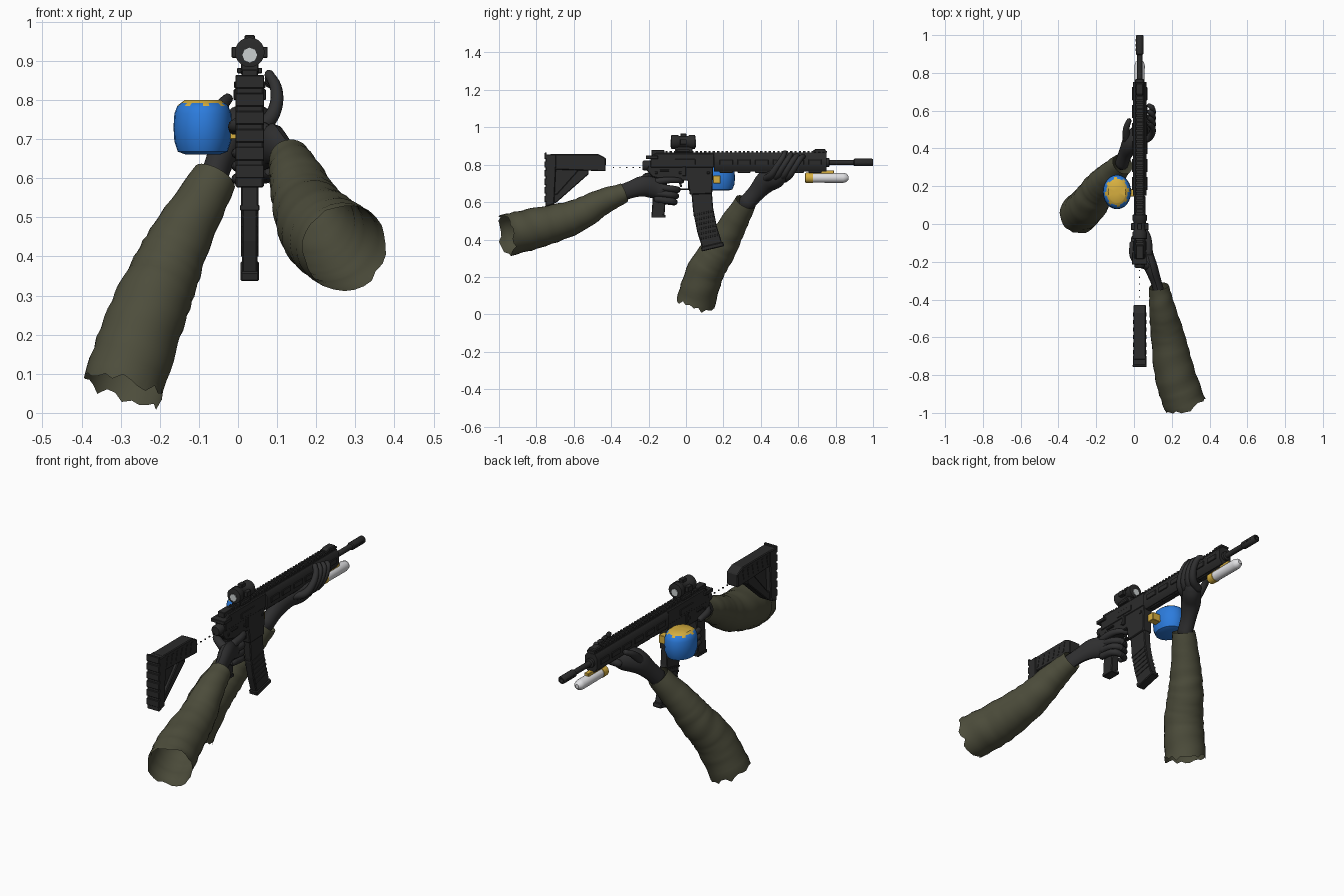
import bpy, bmesh, math, random
from mathutils import Vector

random.seed(4)
if "Cube" in bpy.data.objects:
    bpy.data.objects.remove(bpy.data.objects["Cube"])
CX = 0.03  # centre plane of the rifle


def material(name, rgb):
    m = bpy.data.materials.new(name)
    m.use_nodes = True
    m.diffuse_color = (*rgb, 1)
    m.node_tree.nodes["Principled BSDF"].inputs["Base Color"].default_value = (*rgb, 1)
    return m


METAL = material("gunmetal", (.024, .024, .024))
GLOVE = material("glove black", (.03, .03, .031))
CLOTH = material("olive cloth", (.075, .075, .045))
BLUE = material("blue", (.025, .2, .72))
GOLD = material("gold", (.68, .43, .05))
WHITE = material("white", (.75, .75, .77))
GLASS = material("pale glass", (.6, .63, .63))


def finish(name, bm, mats, smooth=True, bevel=0):
    bmesh.ops.recalc_face_normals(bm, faces=bm.faces)
    me = bpy.data.meshes.new(name)
    bm.to_mesh(me)
    bm.free()
    ob = bpy.data.objects.new(name, me)
    bpy.context.collection.objects.link(ob)
    for m in mats:
        me.materials.append(m)
    if bevel:
        mod = ob.modifiers.new("bevel", 'BEVEL')
        mod.width, mod.segments = bevel, 1
    if smooth:
        bpy.ops.object.select_all(action='DESELECT')
        ob.select_set(True)
        bpy.context.view_layer.objects.active = ob
        bpy.ops.object.shade_smooth_by_angle(angle=math.radians(40))
    return ob


def slab(name, pts, half, mat=METAL, x=CX, bevel=.004):
    """Side outline in (y, z), extruded across x."""
    bm = bmesh.new()
    f = bm.faces.new([bm.verts.new((x - half, y, z)) for y, z in pts])
    new = bmesh.ops.extrude_face_region(bm, geom=[f])["geom"]
    bmesh.ops.translate(bm, vec=(2 * half, 0, 0),
                        verts=[v for v in new if isinstance(v, bmesh.types.BMVert)])
    return finish(name, bm, [mat], False, bevel)


def box(name, y0, y1, z0, z1, half, mat=METAL, x=CX, bevel=.002):
    return slab(name, [(y0, z0), (y1, z0), (y1, z1), (y0, z1)], half, mat, x, bevel)


def rings(name, loops, mats, caps=True):
    """Skin a list of point rings."""
    bm = bmesh.new()
    vs = [[bm.verts.new(p) for p in loop] for loop in loops]
    n = len(vs[0])
    for a, b in zip(vs, vs[1:]):
        for i in range(n):
            bm.faces.new((a[i], a[(i + 1) % n], b[(i + 1) % n], b[i]))
    if caps:
        bm.faces.new(vs[0])
        bm.faces.new(vs[-1])
    return finish(name, bm, mats)


def lathe_y(name, prof, z, mat=METAL, x=CX, n=16):
    """Turned part along y from (y, radius) pairs."""
    return rings(name, [[(x + r * math.cos(k * math.tau / n), y, z + r * math.sin(k * math.tau / n))
                         for k in range(n)] for y, r in prof], [mat])


def limb(name, path, mat, n=12, steps=4, flat=1, folds=0, caps=True):
    """Smooth tapered tube through (x, y, z, radius) points."""
    P = [Vector(p) for p in path]
    P = [2 * P[0] - P[1]] + P + [2 * P[-1] - P[-2]]
    line = []
    for i in range(1, len(P) - 2):
        a, b, c, d = P[i - 1:i + 3]
        for s in range(steps):
            t = s / steps
            line.append(.5 * (2 * b + (c - a) * t + (2 * a - 5 * b + 4 * c - d) * t * t
                              + (3 * b - a - 3 * c + d) * t ** 3))
    line.append(P[-2])
    loops = []
    for i, p in enumerate(line):
        d = (line[min(i + 1, len(line) - 1)] - line[max(i - 1, 0)]).xyz.normalized()
        u = (Vector((1, 0, 0)) - d * d.x).normalized()
        v = d.cross(u)
        loop = []
        for k in range(n):
            a = k * math.tau / n
            r = p.w * (1 + folds * math.sin(i * 1.9 + 2 * math.sin(a + i * .4)))
            q = p.xyz + u * (r * flat * math.cos(a)) + v * (r * math.sin(a))
            if folds and i == len(line) - 1:
                q += d * random.uniform(-.018, .012)
            loop.append(q)
        loops.append(loop)
    if caps:  # rounded ends
        for end, nxt in ((0, 1), (-1, -2)):
            c = line[end].xyz
            out = (c - line[nxt].xyz).normalized() * line[end].w * .6
            tip = [c + (q - c) * .5 + out for q in loops[end]]
            loops.insert(0 if end == 0 else len(loops), tip)
    return rings(name, loops, [mat], caps)


# Sleeves, open at both ends
limb("right_sleeve", [(.132, -.33, .65, .052), (.15, -.45, .60, .07), (.18, -.6, .52, .09),
                      (.218, -.8, .462, .108), (.272, -.965, .422, .112)],
     CLOTH, 28, 7, folds=.022, caps=False)
limb("left_sleeve", [(-.06, .32, .60, .058), (-.145, .235, .45, .078), (-.19, .18, .35, .09),
                     (-.24, .105, .23, .1), (-.297, .05, .06, .104)],
     CLOTH, 28, 7, folds=.022, caps=False)

# Right hand on the grip
limb("right_palm", [(.135, -.37, .64, .045), (.115, -.3, .665, .045), (.09, -.23, .685, .055),
                    (.07, -.17, .675, .055), (.068, -.13, .66, .045)], GLOVE, flat=.65)
for i in range(3):
    z = .672 - i * .033
    limb(f"right_finger_{i + 1}", [(.078, -.16, z + .01, .019), (.075, -.08, z, .018),
                                   (.04, -.045 - i * .008, z - .006, .017),
                                   (0, -.075, z - .008, .015), (.0, -.11, z - .006, .013)], GLOVE, 10)
limb("right_index_finger", [(.078, -.16, .71, .02), (.077, -.09, .718, .018),
                            (.06, -.04, .716, .015), (.03, -.02, .712, .012)], GLOVE, 10)
limb("right_thumb", [(.08, -.22, .71, .025), (.035, -.21, .735, .022),
                     (-.005, -.17, .735, .018), (-.01, -.1, .725, .014)], GLOVE, 10)

# Left hand under the handguard
limb("left_palm", [(-.065, .32, .59, .045), (-.045, .375, .65, .046), (-.015, .43, .71, .06),
                   (.025, .48, .735, .06), (.055, .51, .75, .045)], GLOVE, flat=.8)
for i in range(4):
    y = .44 + i * .033
    limb(f"left_finger_{i + 1}", [(.02, y - .01, .725, .021), (.075, y + .015, .745, .02),
                                  (.098, y + .045, .79, .017), (.096, y + .075, .835, .015),
                                  (.078, y + .09, .868 - i * .008, .012)], GLOVE, 10)
limb("left_thumb", [(-.03, .42, .70, .026), (-.04, .46, .745, .021), (-.04, .51, .785, .017),
                    (-.025, .55, .805, .013)], GLOVE, 10)

# Receiver
slab("upper_receiver", [(-.19, .785), (.15, .785), (.15, .862), (-.16, .862), (-.19, .845)], .03)
slab("lower_receiver", [(-.21, .77), (-.18, .735), (-.1, .715), (.01, .715), (.02, .64),
                        (.14, .645), (.146, .79), (-.2, .80)], .027)
lathe_y("rear_socket", [(-.232, .022), (-.225, .027), (-.19, .027)], .795)
box("charging_handle", -.215, -.15, .83, .848, .04)
box("rear_sight", -.185, -.115, .85, .878, .02)
box("ejection_port", -.06, .05, .80, .83, .033)
box("selector", -.14, -.09, .765, .775, .035)
box("bolt_release", -.02, .0, .74, .79, .034)
for i, y in enumerate((-.16, -.03, .12)):
    box(f"pin_{i + 1}", y - .007, y + .007, .75, .764, .031)
slab("grip", [(-.17, .73), (-.10, .73), (-.115, .53), (-.185, .52)], .022)
box("grip_base", -.185, -.11, .517, .532, .025)
for i, (a, b, c, d) in enumerate(((-.1, .02, .665, .674), (.012, .02, .665, .72))):
    box(f"trigger_guard_{i + 1}", a, b, c, d, .01)
slab("trigger", [(-.045, .72), (-.03, .72), (-.02, .68), (-.03, .68)], .005, bevel=.001)

# Curved magazine with ribs and a foot plate
slab("magazine", [(.028, .66), (.138, .66), (.145, .57), (.165, .47), (.195, .375),
                  (.09, .345), (.06, .44), (.038, .55)], .02)
for i in range(6):
    z = .40 + i * .025
    y = .078 - i * .0075
    slab(f"magazine_rib_{i + 1}", [(y, z), (y + .1, z + .022), (y + .1, z + .031), (y, z + .009)],
         .0225, bevel=.001)
slab("magazine_foot", [(.085, .336), (.205, .365), (.198, .388), (.079, .36)], .024)

# Handguard: eight-sided shell with slots and rails
SECTION = ((-.022, .86), (.022, .86), (.036, .84), (.036, .79), (.02, .765),
           (-.02, .765), (-.036, .79), (-.036, .84))
rings("handguard", [[(CX + x, y, z) for x, z in SECTION] for y in (.15, .752)], [METAL])
for i in range(6):
    y = .18 + i * .095
    box(f"side_slot_{i + 1}", y, y + .07, .80, .828, .041)
    box(f"bottom_slot_{i + 1}", y, y + .07, .757, .77, .014)
box("top_rail", -.12, .75, .855, .866, .019)
for i in range(38):
    y = -.11 + i * .023
    box(f"rail_tooth_{i + 1}", y, y + .012, .864, .874, .021, bevel=0)
slab("front_sight", [(.67, .865), (.75, .865), (.745, .884), (.69, .884)], .02)

# Barrel and muzzle
lathe_y("barrel", [(.7, .024), (.765, .024), (.768, .014), (.92, .014)], .812)
lathe_y("muzzle", [(.895, .015), (.9, .02), (.995, .02), (1, .017), (1, .01), (.97, .009)], .812)
for i in range(3):
    box(f"muzzle_port_{i + 1}", .915 + i * .026, .928 + i * .026, .808, .816, .0215, bevel=0)

# Optic
lathe_y("optic_body", [(-.08, .03), (-.078, .038), (-.045, .038), (-.035, .031), (.01, .031),
                       (.02, .038), (.048, .038), (.05, .03)], .922, n=20)
for i, y in enumerate((-.081, .051)):
    lathe_y(f"optic_lens_{i + 1}", [(y - .002, .019), (y + .002, .019)], .915, GLASS, n=8)
box("optic_mount", -.06, .035, .865, .898, .022)
box("mount_clamp", -.05, .02, .868, .882, .032)
box("optic_side_knobs", -.032, .004, .908, .936, .046)
box("optic_top_knob", -.03, .002, .945, .966, .013)

# Stock, detached behind the receiver, with floating pins
slab("butt_plate", [(-.752, .575), (-.705, .59), (-.695, .79), (-.695, .857), (-.75, .855)], .036)
slab("stock_tube", [(-.72, .775), (-.43, .765), (-.428, .835), (-.47, .857), (-.72, .857)], .033)
slab("stock_strut", [(-.715, .585), (-.69, .60), (-.52, .75), (-.52, .785), (-.565, .785),
                     (-.69, .645), (-.715, .64)], .026)
slab("stock_web", [(-.71, .62), (-.54, .78), (-.71, .78)], .01)
for i in range(6):
    z = .60 + i * .046
    box(f"butt_ridge_{i + 1}", -.757, -.745, z, z + .034, .037)
for i in range(6):
    y = -.69 + i * .04
    slab(f"stock_groove_{i + 1}", [(y, .79), (y + .012, .79), (y + .022, .84), (y + .01, .84)],
         .035, bevel=0)
for i in range(5):
    y = -.39 + i * .035
    box(f"floating_pin_{i + 1}", y, y + .006, .783, .789, .003, bevel=0)

# Blue canister on the left side with a jagged gold top
N = 24
PROFILE = ((.6, .661), (.85, .668), (.97, .695), (1, .73), (.97, .765), (.87, .785),
           (.76, .792), (.68, .796), (.62, .80), (.1, .80))
jar = rings("canister", [[(-.09 + .075 * r * math.cos(k * math.tau / N),
                           .17 + .092 * r * math.sin(k * math.tau / N), z) for k in range(N)]
                         for r, z in PROFILE], [BLUE, GOLD])
for f in jar.data.polygons:
    k = int((math.atan2((f.center.y - .17) / .092, (f.center.x + .09) / .075) % math.tau) / math.tau * N)
    f.material_index = int(f.center.z > (.793 if k % 3 else .787))
box("canister_bracket", .145, .185, .7, .742, .03, GOLD, x=.0)

# White cylinder under the muzzle with gold fittings
lathe_y("white_cylinder", [(.655, .026), (.84, .027), (.858, .022), (.868, .01)], .73, WHITE)
lathe_y("cylinder_cap", [(.635, .018), (.64, .027), (.678, .028), (.68, .026)], .73, GOLD)
box("cylinder_clip", .67, .79, .752, .77, .012, GOLD)
